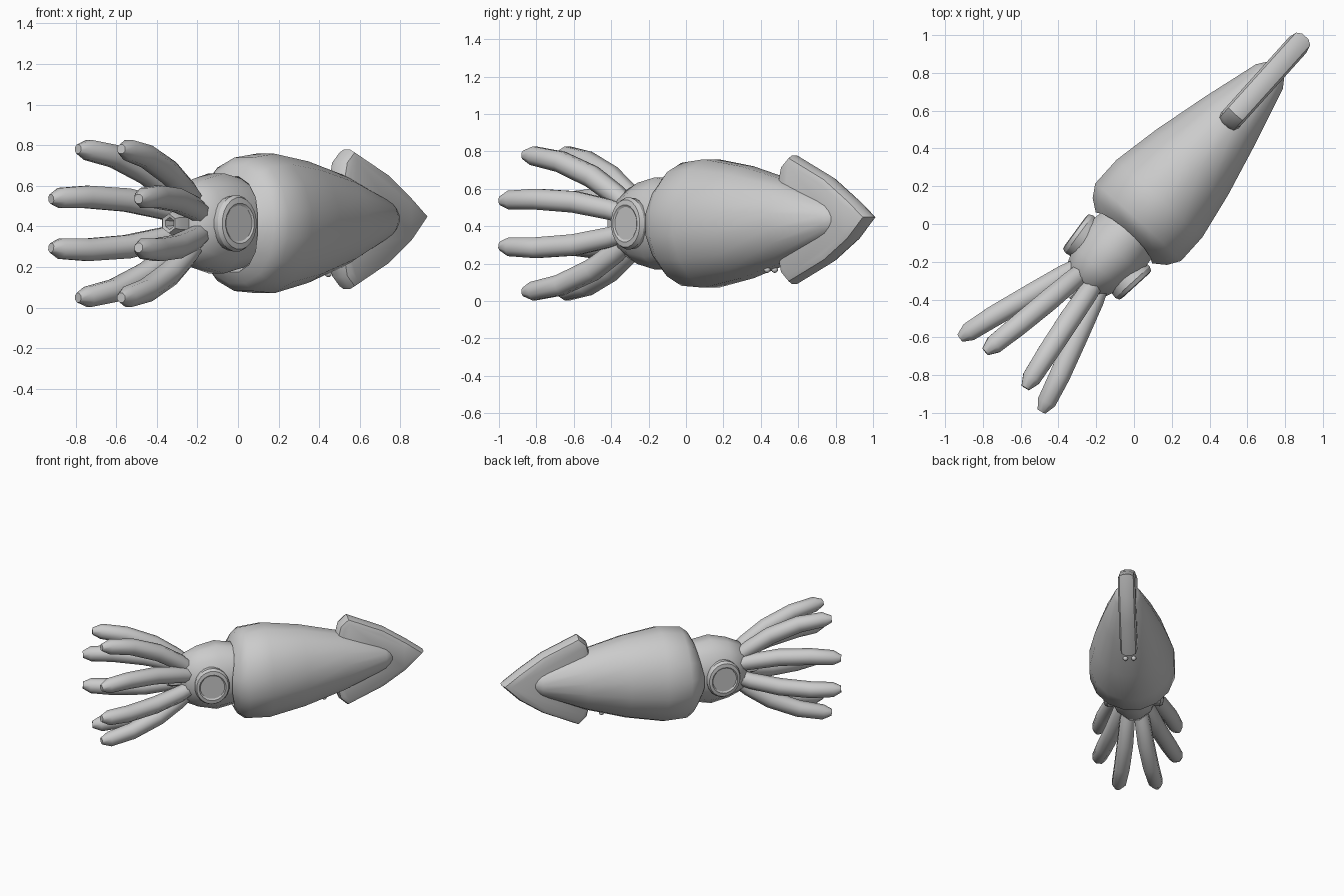
import bpy, bmesh, math
from mathutils import Vector, Matrix

if "Cube" in bpy.data.objects:
    bpy.data.objects.remove(bpy.data.objects["Cube"])

skin = bpy.data.materials.new("pale_grey_skin")
skin.use_nodes = True
GREY = (0.6, 0.6, 0.6, 1)
skin.diffuse_color = GREY
skin.node_tree.nodes["Principled BSDF"].inputs["Base Color"].default_value = GREY

# The animal is modelled along local x (tail at +x), then turned diagonally
PLACE = Matrix.Rotation(math.radians(48), 4, "Z") @ Matrix.Translation((0, -0.01, 0))
MID = 0.415


def finish(name, bm, angle=50):
    bmesh.ops.recalc_face_normals(bm, faces=bm.faces)
    bm.transform(PLACE)
    mesh = bpy.data.meshes.new(name)
    bm.to_mesh(mesh)
    bm.free()
    mesh.materials.append(skin)
    ob = bpy.data.objects.new(name, mesh)
    bpy.context.collection.objects.link(ob)
    bpy.ops.object.select_all(action="DESELECT")
    ob.select_set(True)
    bpy.context.view_layer.objects.active = ob
    bpy.ops.object.shade_smooth_by_angle(angle=math.radians(angle))
    return ob


def loft(name, sections, sides=12, axis=None, bulge=None, angle=50):
    """Skin rings (centre, half width, half height); rings follow the path unless axis is set."""
    bm = bmesh.new()
    centres = [Vector(s[0]) for s in sections]
    rings = []
    for i, (c, w, h) in enumerate(sections):
        t = Vector(axis) if axis else centres[min(i + 1, len(centres) - 1)] - centres[max(i - 1, 0)]
        t.normalize()
        side = t.cross(Vector((0, 0, 1))).normalized()
        up = side.cross(t)
        ring = []
        for k in range(sides):
            q = math.tau * (k + 0.5) / sides
            p = centres[i] + side * w * math.cos(q) + up * h * math.sin(q)
            if bulge:
                p += t * bulge[i] * abs(math.sin(q))
            ring.append(bm.verts.new(p))
        rings.append(ring)
    for r0, r1 in zip(rings, rings[1:]):
        for k in range(sides):
            n = (k + 1) % sides
            bm.faces.new((r0[k], r0[n], r1[n], r1[k]))
    bm.faces.new(rings[0])
    bm.faces.new(rings[-1])
    return finish(name, bm, angle)


X = (1, 0, 0)

# Mantle: folded rim, broad shoulder, long taper to the tail
mantle = [(-0.03, .17, .20), (-.10, .205, .24), (-.05, .27, .295), (.02, .312, .335),
          (.19, .312, .35), (.45, .262, .305), (.75, .186, .222), (1.06, .098, .098),
          (1.12, .055, .055), (1.135, .02, .02)]
loft("mantle", [((a, 0, .41 + .025 * max(a, 0)), w, h) for a, w, h in mantle],
     16, X, [.05, .05, .03, .01] + [0] * 6)

# Head
head = [(.0, .18, .22), (-.17, .198, .255), (-.3, .172, .225), (-.4, .135, .18), (-.43, .08, .1)]
loft("head", [((a, 0, MID), w, h) for a, w, h in head], 12, X)

# Beak tube with a hollow mouth
beak = [(-.38, .06, .06), (-.49, .06, .06), (-.52, .048, .048), (-.515, .03, .03), (-.46, .02, .02)]
loft("beak", [((a, 0, MID), w, h) for a, w, h in beak], 6, X)

# Eyes: raised rim round a flat disc
eye = [(.13, .12, .13), (.19, .125, .14), (.212, .115, .128), (.216, .096, .1), (.209, .088, .088)]
for s, label in ((1, "left"), (-1, "right")):
    loft("eye_" + label,
         [((-.235 - .1 * (d - .2), -s * d, MID), w, h) for d, w, h in eye],
         20, (-.1, -s, 0), None, 25)

# Eight arms: an upper, two middle and a lower arm on each side
ARMS = {
    "inner": [(-.35, .04, .08), (-.45, .055, .155), (-.6, .075, .25), (-.8, .105, .33),
              (-.97, .133, .362), (-1.03, .143, .366)],
    "outer": [(-.33, .06, .04), (-.45, .105, .075), (-.645, .165, .115), (-.86, .235, .13),
              (-1.01, .277, .125), (-1.065, .29, .12)],
}
RADII = [.05, .058, .062, .06, .054, .025]
for kind, path in ARMS.items():
    for s, label in ((1, "left"), (-1, "right")):
        for v, level in ((1, "upper"), (-1, "lower")):
            loft(f"arm_{kind}_{level}_{label}",
                 [((a, s * b, MID + v * z), r, r) for (a, b, z), r in zip(path, RADII)], 8)

# Tail fin: thick arrow-shaped plate with softened edges
half = [(.70, .17), (.727, .285), (.79, .343), (1.05, .225), (1.22, .11)]
outline = half + [(1.345, .015)] + [(a, -z) for a, z in reversed(half)]
bm = bmesh.new()
plate = bm.faces.new([bm.verts.new((a, -.062, .435 + z)) for a, z in outline])
grown = bmesh.ops.extrude_face_region(bm, geom=[plate])["geom"]
bmesh.ops.translate(bm, verts=[g for g in grown if isinstance(g, bmesh.types.BMVert)],
                    vec=(0, .124, 0))
rim = [e for e in bm.edges if abs(e.verts[0].co.y - e.verts[1].co.y) < .01]
bmesh.ops.bevel(bm, geom=rim, offset=.04, segments=2, profile=.5, affect="EDGES")
finish("tail_fin", bm, 40)

# Small paired nodules under the mantle
for s, label in ((1, "left"), (-1, "right")):
    bm = bmesh.new()
    bmesh.ops.create_icosphere(bm, subdivisions=2, radius=.018,
                               matrix=Matrix.Translation((.62, s * .03, .168)))
    finish("nodule_" + label, bm)
